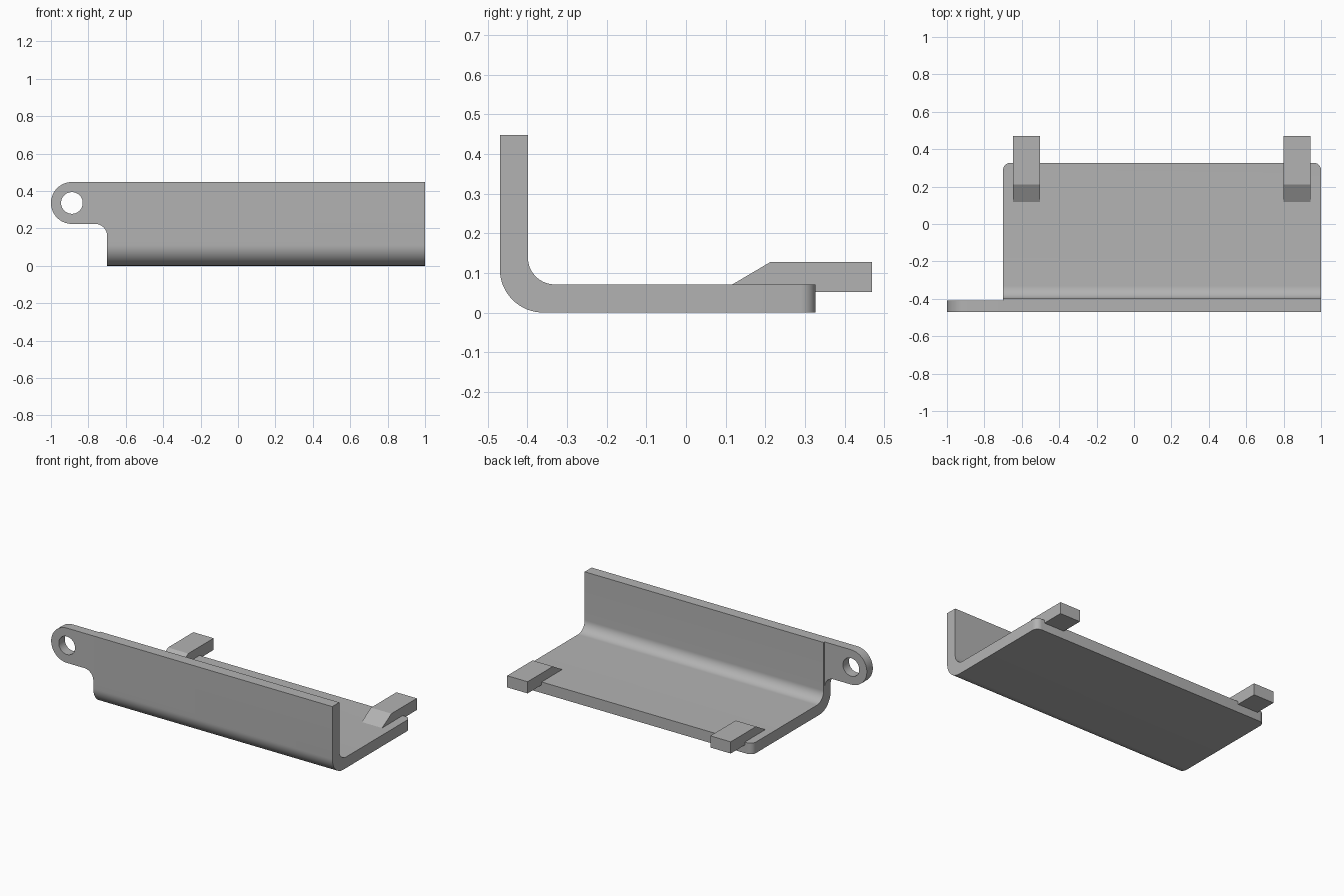
import bpy, bmesh
from math import sin, cos, radians
from mathutils import Vector

cube = bpy.data.objects.get("Cube")
if cube:
    bpy.data.objects.remove(cube, do_unlink=True)

steel = bpy.data.materials.new("plain_grey")
steel.use_nodes = True
GREY = (0.45, 0.45, 0.45, 1)
steel.diffuse_color = GREY
steel.node_tree.nodes["Principled BSDF"].inputs["Base Color"].default_value = GREY

LEFT, RIGHT = 1.0, -0.70          # ends of the folded plate
FRONT, BACK, TOP = -0.47, 0.327, 0.448
THICK = 0.071
EYE = (-0.888, 0.336)             # lug eye centre in x, z
EYE_R = 0.112


def arc(cx, cy, r, start, end, steps=16):
    angles = [radians(start + (end - start) * i / steps) for i in range(steps + 1)]
    return [(cx + r * cos(a), cy + r * sin(a)) for a in angles]


def extrude(name, points, axis, start, end, round_edges=None, radius=0.0):
    """Extrude a profile along x (points are y, z) or along y (points are x, z)."""
    bm = bmesh.new()
    place = (lambda p: (start, *p)) if axis == "x" else (lambda p: (p[0], start, p[1]))
    face = bm.faces.new([bm.verts.new(place(p)) for p in points])
    new = bmesh.ops.extrude_face_region(bm, geom=[face])["geom"]
    shift = Vector((end - start, 0, 0) if axis == "x" else (0, end - start, 0))
    bmesh.ops.translate(bm, vec=shift, verts=[v for v in new if isinstance(v, bmesh.types.BMVert)])
    if round_edges:
        edges = [e for e in bm.edges if round_edges(e)]
        bmesh.ops.bevel(bm, geom=edges, offset=radius, segments=8, profile=0.5, affect="EDGES")
    bmesh.ops.recalc_face_normals(bm, faces=bm.faces)
    mesh = bpy.data.meshes.new(name)
    bm.to_mesh(mesh)
    bm.free()
    mesh.materials.append(steel)
    obj = bpy.data.objects.new(name, mesh)
    bpy.context.collection.objects.link(obj)
    return obj


def activate(obj):
    bpy.ops.object.select_all(action="DESELECT")
    obj.select_set(True)
    bpy.context.view_layer.objects.active = obj


def combine(obj, other, operation):
    mod = obj.modifiers.new(operation.lower(), "BOOLEAN")
    mod.operation, mod.solver, mod.object = operation, "EXACT", other
    activate(obj)
    bpy.ops.object.modifier_apply(modifier=mod.name)
    bpy.data.objects.remove(other, do_unlink=True)


# Folded plate: upright wall, rounded bend and base with rounded back corners
inner, outer = 0.068, 0.11
wall = FRONT + THICK
profile = [(BACK, 0)]
profile += arc(FRONT + outer, outer, outer, 270, 180)
profile += [(FRONT, TOP), (wall, TOP)]
profile += arc(wall + inner, THICK + inner, inner, 180, 270)
profile += [(BACK, THICK)]


def back_corner(edge):
    a, b = (v.co for v in edge.verts)
    return min(a.y, b.y) > BACK - 0.001 and abs(a.z - b.z) > 0.01


bracket = extrude("bracket", profile, "x", RIGHT, LEFT, back_corner, 0.038)

# Thinner side lug with a round eye and a filleted lower corner
fillet = 0.064
low = EYE[1] - EYE_R
outline = arc(*EYE, EYE_R, 90, 270, 32)
outline += arc(RIGHT - fillet, low - fillet, fillet, 90, 0, 12)
outline += [(RIGHT, TOP)]
lug = extrude("lug", outline, "y", FRONT, FRONT + 0.061)
eye = extrude("eye_cutter", arc(*EYE, 0.058, 0, 352.5, 47), "y", FRONT - 0.1, wall + 0.1)
combine(lug, eye, "DIFFERENCE")
combine(bracket, lug, "UNION")

# Two ramped tabs along the back edge
tab_side = [(0.117, THICK), (0.212, 0.127), (0.47, 0.127), (0.47, 0.052), (0.117, 0.052)]
tabs = [extrude(name, tab_side, "x", x, x + 0.145)
        for name, x in (("right_tab", -0.647), ("left_tab", 0.798))]

for obj in [bracket] + tabs:
    activate(obj)
    bpy.ops.object.shade_smooth_by_angle(angle=radians(25))
